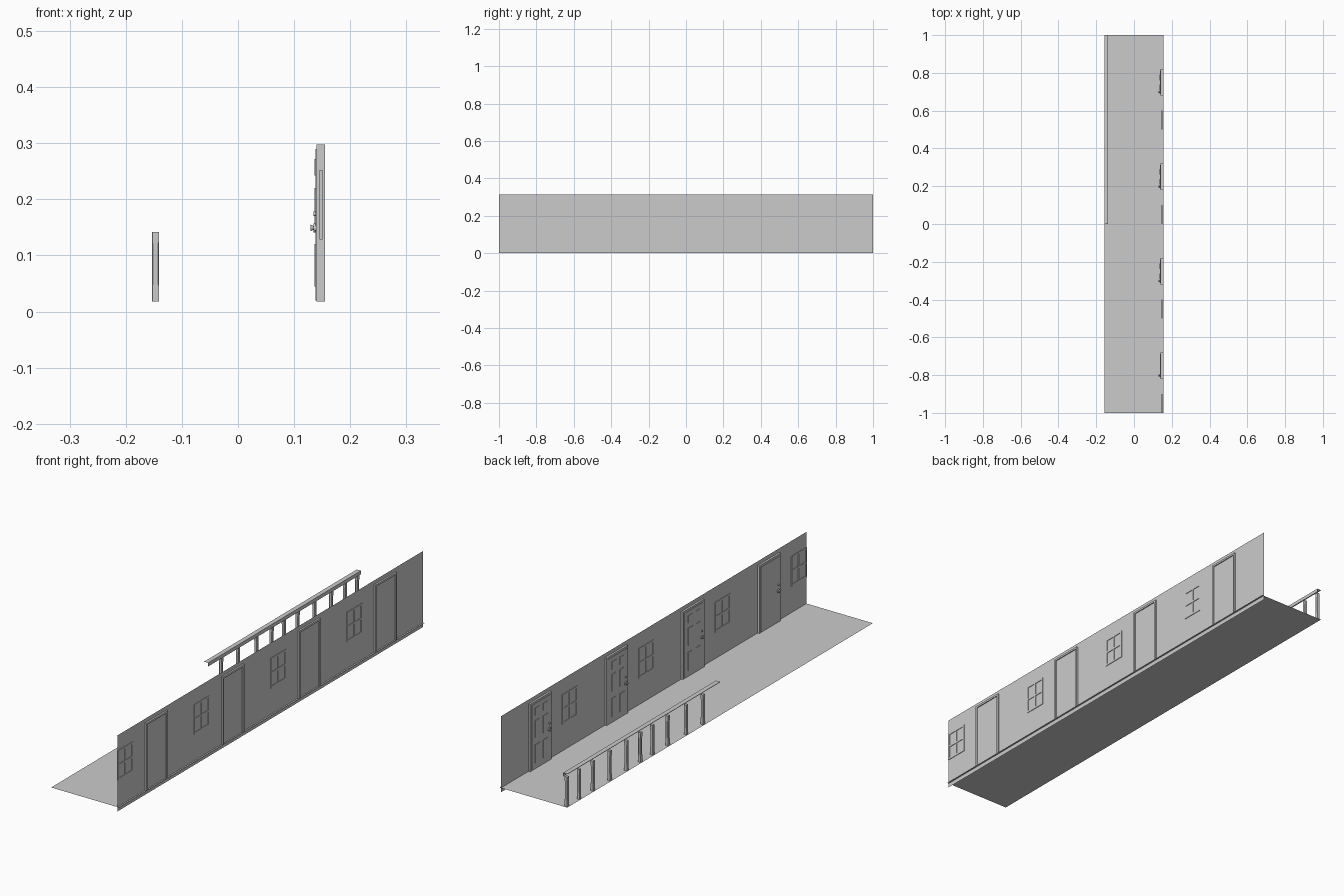
import bpy, bmesh, math
from mathutils import Matrix, Vector

if "Cube" in bpy.data.objects:
    bpy.data.objects.remove(bpy.data.objects["Cube"])

FLOOR_Z, WALL_X, RAIL_X = 0.018, 0.148, -0.147


def finish(bm, name):
    bmesh.ops.recalc_face_normals(bm, faces=bm.faces)
    mesh = bpy.data.meshes.new(name)
    bm.to_mesh(mesh)
    bm.free()
    ob = bpy.data.objects.new(name, mesh)
    bpy.context.collection.objects.link(ob)
    return ob


def box(bm, x0, x1, y0, y1, z0, z1):
    m = Matrix.Translation(((x0 + x1) / 2, (y0 + y1) / 2, (z0 + z1) / 2))
    m = m @ Matrix.Diagonal((x1 - x0, y1 - y0, z1 - z0, 1))
    bmesh.ops.create_cube(bm, size=1, matrix=m)


def sheet(name, corners):
    bm = bmesh.new()
    bm.faces.new([bm.verts.new(c) for c in corners])
    return finish(bm, name)


def cylinder_x(bm, x0, x1, y, z, r0, r1, sides=12):
    m = Matrix.Translation(((x0 + x1) / 2, y, z)) @ Matrix.Rotation(math.pi / 2, 4, 'Y')
    bmesh.ops.create_cone(bm, cap_ends=True, segments=sides, radius1=r0, radius2=r1,
                          depth=x1 - x0, matrix=m)


# Walkway floor and wall sheets
sheet("floor", [(-0.156, -1, FLOOR_Z), (0.155, -1, FLOOR_Z), (0.155, 1, FLOOR_Z), (-0.156, 1, FLOOR_Z)])
sheet("wall", [(WALL_X, -1, 0), (WALL_X, 1, 0), (WALL_X, 1, 0.315), (WALL_X, -1, 0.315)])


# Door with frame, raised panels and handle
def door(y, panelled):
    bm = bmesh.new()
    for s in (-1, 1):
        a, b = sorted((y + s * 0.062, y + s * 0.07))
        box(bm, 0.140, 0.155, a, b, FLOOR_Z, 0.298)
    box(bm, 0.140, 0.155, y - 0.062, y + 0.062, 0.290, 0.298)
    finish(bm, "door_frame")

    bm = bmesh.new()
    box(bm, 0.138, 0.151, y - 0.062, y + 0.062, 0.020, 0.290)
    finish(bm, "door_leaf")

    if panelled:
        bm = bmesh.new()
        for s in (-1, 1):
            for z0, z1 in ((0.045, 0.120), (0.150, 0.220), (0.242, 0.272)):
                a, b = y + s * 0.026 - 0.015, y + s * 0.026 + 0.015
                box(bm, 0.136, 0.138, a, b, z0, z1)
        finish(bm, "door_panels")

    bm = bmesh.new()
    ky = y - 0.052
    cylinder_x(bm, 0.135, 0.138, ky, 0.149, 0.008, 0.008)
    cylinder_x(bm, 0.129, 0.135, ky, 0.149, 0.006, 0.003)
    cylinder_x(bm, 0.135, 0.138, ky, 0.174, 0.004, 0.004)
    finish(bm, "door_knob")


for y in (-0.75, -0.25, 0.25, 0.75):
    door(y, y > -0.5)


# Four-pane window frames set through the wall
for y0 in (-1.0, -0.5, 0.0, 0.5):
    bm = bmesh.new()
    z0, z1, t, x0, x1 = 0.128, 0.252, 0.008, 0.1455, 0.1505
    for a in (y0, y0 + 0.046, y0 + 0.092):
        box(bm, x0, x1, a, a + t, z0, z1)
    for z in (z0, (z0 + z1 - t) / 2, z1 - t):
        for a in (y0 + t, y0 + 0.054):
            box(bm, x0, x1, a, a + 0.038, z, z + t)
    finish(bm, "window_frame")


# Balusters: square ends, chamfered middle
def ring(bm, y, z, c, h=0.006):
    pts = [(h, -h + c), (h, h - c), (h - c, h), (-h + c, h),
           (-h, h - c), (-h, -h + c), (-h + c, -h), (h - c, -h)]
    return [bm.verts.new((RAIL_X + px, y + py, z)) for px, py in pts]


for y in (0.10, 0.21, 0.33, 0.43, 0.51, 0.60, 0.71, 0.82, 0.91, 0.99):
    bm = bmesh.new()
    rings = [ring(bm, y, z, c) for z, c in
             ((FLOOR_Z, 0.0002), (0.045, 0.0002), (0.049, 0.0015),
              (0.120, 0.0015), (0.124, 0.0002), (0.142, 0.0002))]
    for lo, hi in zip(rings, rings[1:]):
        for i in range(8):
            j = (i + 1) % 8
            bm.faces.new((lo[i], lo[j], hi[j], hi[i]))
    bm.faces.new(rings[0])
    bm.faces.new(rings[-1])
    finish(bm, "baluster")

# Open handrail shell: short outer lip, top and inner drop
bm = bmesh.new()
profile = [(-0.156, 0.155), (-0.156, 0.157), (-0.137, 0.157), (-0.137, 0.142)]
ends = [[bm.verts.new((x, y, z)) for x, z in profile] for y in (0.0, 1.0)]
for i in range(3):
    bm.faces.new((ends[0][i], ends[0][i + 1], ends[1][i + 1], ends[1][i]))
finish(bm, "handrail")
